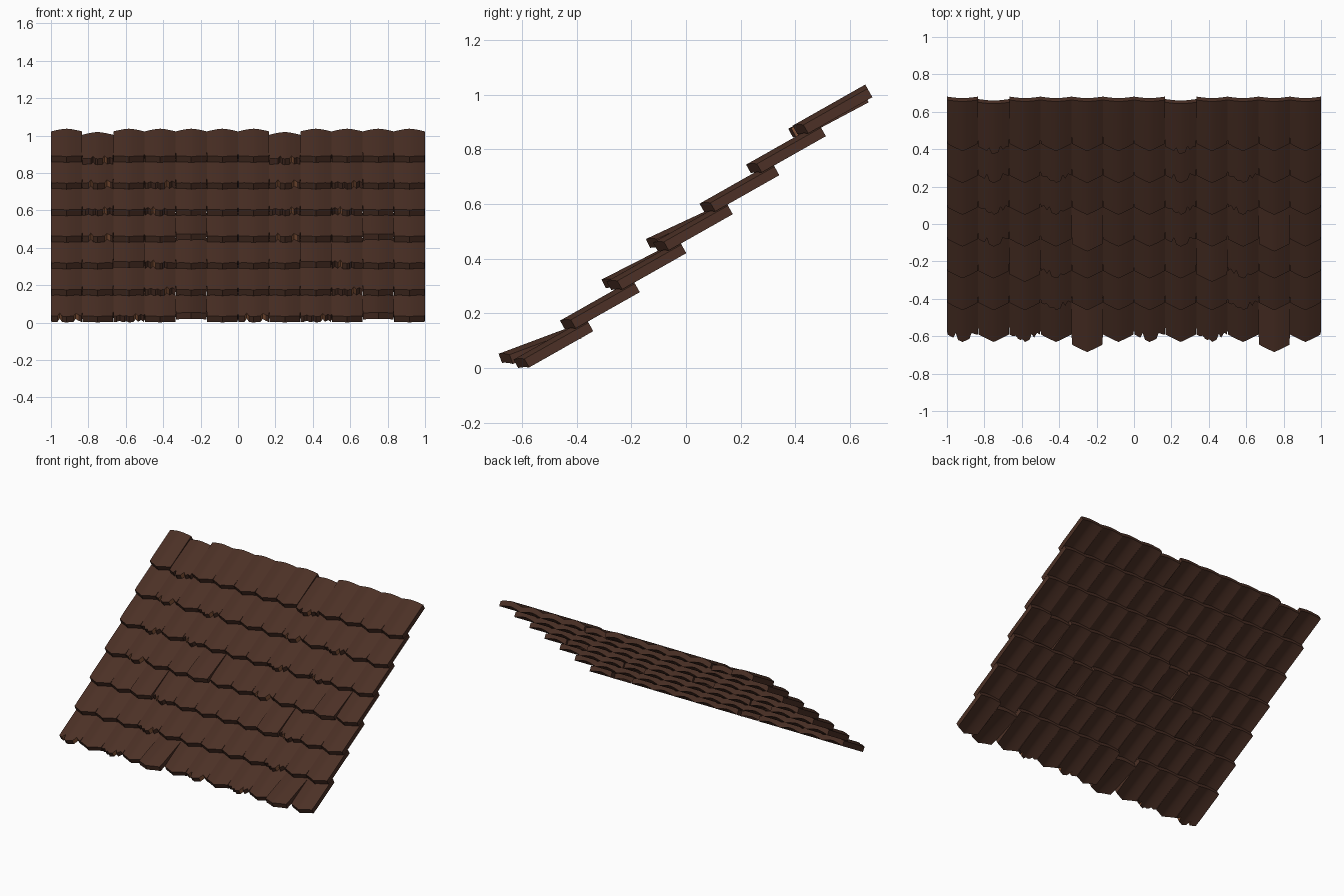
import bpy, bmesh, math

if "Cube" in bpy.data.objects:
    bpy.data.objects.remove(bpy.data.objects["Cube"])

COLS, ROWS, MODULE = 12, 7, 6
W = 2.0 / COLS                      # tile width
LEN, THICK, ARCH, POINT = 0.305, 0.036, 0.017, 0.036
STEP_Y, STEP_Z = 0.170, 0.1425      # offset between courses
BACK_Y, BACK_Z = -0.365, 0.199      # upper ridge end of the lowest course


def material(name, rgb):
    m = bpy.data.materials.new(name)
    m.diffuse_color = (*rgb, 1)
    m.use_nodes = True
    m.node_tree.nodes["Principled BSDF"].inputs["Base Color"].default_value = m.diffuse_color
    return m


clay = material("dark brown clay", (0.072, 0.030, 0.019))
chip = material("tan chipped clay", (0.26, 0.10, 0.045))

# one letter per column of the repeating module, lowest course first
# n whole, a/b/c chipped, s slipped, l lowered and chipped, k slightly kicked up
LAYOUT = ["anbnsn",
          "nnnbnn",
          "nnkcnn",
          "nannsn",
          "nbncnn",
          "nankbn"[:3] + "bnn",
          "nlnnnn"]

# distance bitten out of the front edge at the stations across the tile
STATIONS = [-1, -0.8, -0.6, -0.45, -0.3, -0.15, 0, 0.15, 0.3, 0.45, 0.6, 0.8, 1]
BITES = {
    "a": {-0.45: 0.035, 0.6: 0.03, 0.8: 0.012},
    "b": {-0.6: 0.012, 0.45: 0.03, 0.8: 0.02, -0.15: 0.01},
    "c": {-0.8: 0.022, -0.45: 0.03, 0.3: 0.015},
    "l": {-0.3: 0.025, 0.45: 0.028, 0.8: 0.01},
}
# kind: (tilt in degrees, shift y, shift z)
POSE = {"s": (20.5, -0.034, -0.022), "l": (28, -0.012, -0.018), "k": (27, -0.012, -0.004)}


def add_tile(bm, cx, by, bz, kind):
    tilt, sy, sz = POSE.get(kind, (29.5, 0, 0))
    if kind == "s" and by > -0.2:   # upper slipped tiles move less
        tilt, sy, sz = 25, -0.015, -0.008
    a = math.radians(tilt)
    bites = BITES.get(kind, {})

    def place(x, t, h):
        return bm.verts.new((cx + x * W / 2,
                             by + sy - t * math.cos(a) - h * math.sin(a),
                             bz + sz - t * math.sin(a) + h * math.cos(a)))

    rings = []
    for u in STATIONS:
        rise = ARCH * (1 - abs(u) ** 1.5) - ARCH
        front = LEN - POINT * abs(u) - bites.get(u, 0)
        ring = []
        for t, pinch in ((0, 1), (front - 0.05, 1), (front, 0.975)):
            ring.append(place(u * pinch, t, rise))
        for t, pinch in ((front, 0.975), (front - 0.05, 1), (0, 1)):
            ring.append(place(u * pinch, t, rise - THICK))
        rings.append(ring)
    # skin between the stations, broken front edges in the chip colour
    for i in range(len(rings) - 1):
        p, q = rings[i], rings[i + 1]
        broken = bites.get(STATIONS[i], 0) + bites.get(STATIONS[i + 1], 0) > 0.025
        for j in range(6):
            k = (j + 1) % 6
            f = bm.faces.new((p[j], p[k], q[k], q[j]))
            f.material_index = 1 if (j == 2 and broken) else 0
    for ring in (rings[0], rings[-1]):
        bm.faces.new(ring)


# courses of tiles
courses = []
for r in range(ROWS):
    bm = bmesh.new()
    for c in range(COLS):
        add_tile(bm, -1 + W * (c + 0.5), BACK_Y + STEP_Y * r, BACK_Z + STEP_Z * r,
                 LAYOUT[r][c % MODULE])
    bmesh.ops.recalc_face_normals(bm, faces=bm.faces)
    name = "tile_course_%d" % (r + 1)
    me = bpy.data.meshes.new(name)
    bm.to_mesh(me)
    bm.free()
    me.materials.append(clay)
    me.materials.append(chip)
    ob = bpy.data.objects.new(name, me)
    bpy.context.collection.objects.link(ob)
    courses.append(ob)

# stand the lowest point on the ground
low = min(v.co.z for ob in courses for v in ob.data.vertices)
for ob in courses:
    for v in ob.data.vertices:
        v.co.z -= low
    ob.select_set(True)
bpy.context.view_layer.objects.active = courses[0]
bpy.ops.object.shade_smooth_by_angle(angle=math.radians(35))
